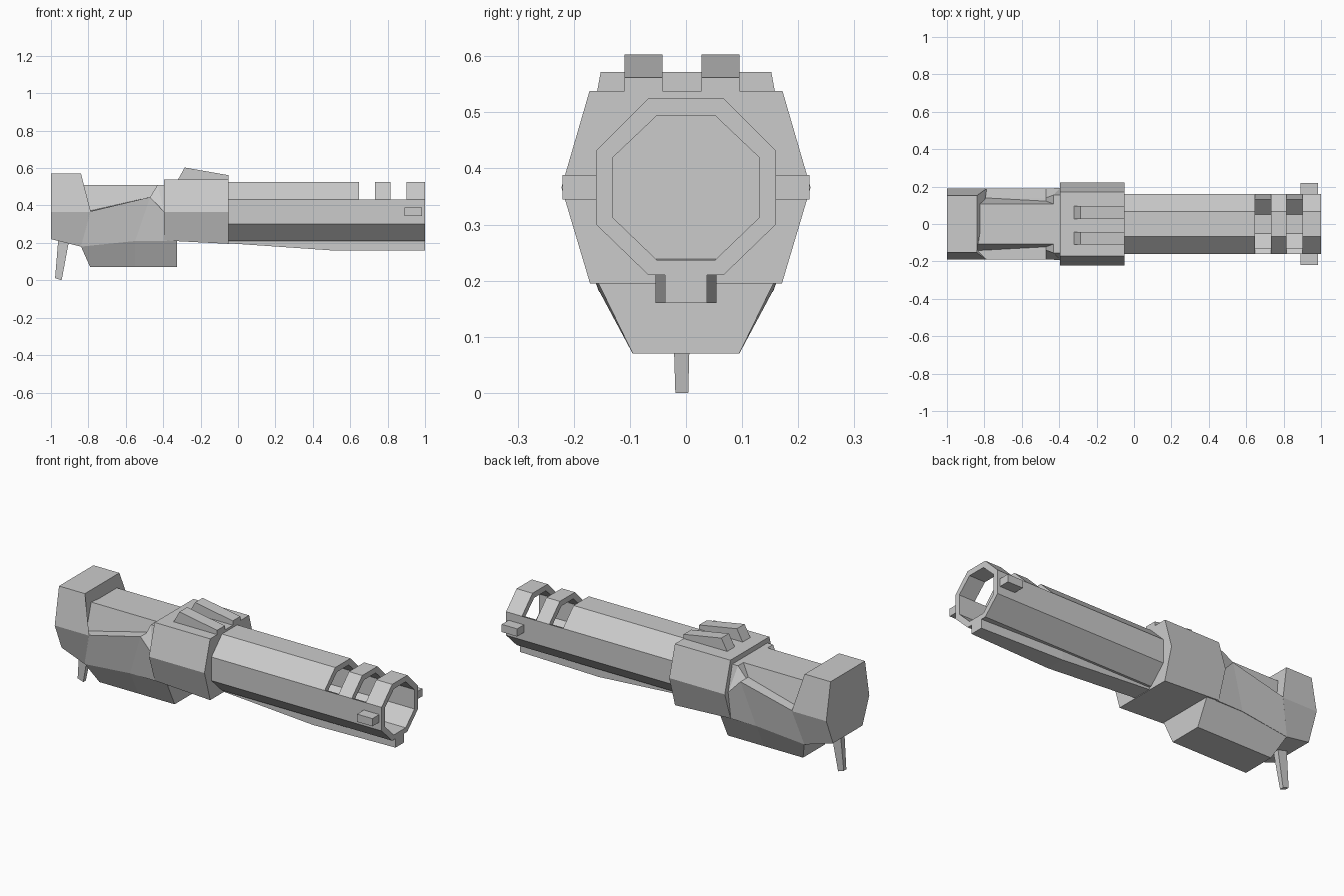
import bpy, bmesh, math

if "Cube" in bpy.data.objects:
    bpy.data.objects.remove(bpy.data.objects["Cube"])


def loft(name, rings):
    """Skin a list of equal-length point rings and cap both ends."""
    bm = bmesh.new()
    vs = [[bm.verts.new(p) for p in r] for r in rings]
    n = len(vs[0])
    for a, b in zip(vs, vs[1:]):
        for i in range(n):
            j = (i + 1) % n
            bm.faces.new((a[i], a[j], b[j], b[i]))
    bm.faces.new(vs[0])
    bm.faces.new(vs[-1])
    bmesh.ops.recalc_face_normals(bm, faces=bm.faces)
    me = bpy.data.meshes.new(name)
    bm.to_mesh(me)
    bm.free()
    ob = bpy.data.objects.new(name, me)
    bpy.context.collection.objects.link(ob)
    return ob


def sym(*half):
    """Closed ring from (x, y, z) points on the +y side, mirrored to -y."""
    return list(half) + [(x, -y, z) for x, y, z in reversed(half)]


def prism_x(name, prof, x0, x1):
    return loft(name, [[(x, y, z) for y, z in prof] for x in (x0, x1)])


def box(name, x0, x1, y0, y1, z0, z1):
    return prism_x(name, [(y0, z0), (y1, z0), (y1, z1), (y0, z1)], x0, x1)


# Hollow octagonal barrel: full-length lower trough
lower_half = [(.067, .21), (.16, .30), (.16, .432)]
inner_half = [(.13, .42), (.13, .312), (.052, .237)]
half = lower_half + inner_half
outer = [(-y, z) for y, z in reversed(lower_half)] + lower_half
inner = inner_half + [(-y, z) for y, z in reversed(inner_half)]
prism_x("barrel_trough", outer + inner, -.06, 1)

# Barrel upper shell, left open at the two vent slots
upper = [(.16, .432), (.067, .525), (-.067, .525), (-.16, .432),
         (-.13, .42), (-.052, .494), (.052, .494), (.13, .42)]
for i, (a, b) in enumerate([(-.06, .648), (.733, .815), (.902, 1)]):
    prism_x(f"barrel_top_{i}", upper, a, b)

# Tapered rail beneath the barrel
loft("under_rail", [sym((x, w, .25 if x < .4 else .212), (x, w, z))
                    for x, w, z in [(-.3, .054, .215), (.5, .054, .16), (1, .037, .16)]])

# Lugs at the muzzle
for side, s in (("left", 1), ("right", -1)):
    box("muzzle_lug_" + side, .89, .985, *sorted((s * .14, s * .22)), .345, .388)

# Middle collar
loft("collar", [sym((x, .172, .538), (x, .222, .366), (x, .171, z))
                for x, z in [(-.395, .213), (-.052, .195)]])

# Twin wedge sights
wedge = [(-.33, .52), (-.32, .54), (-.285, .603), (-.052, .562), (-.052, .52)]
for i, (y0, y1) in enumerate([(-.11, -.042), (.028, .095)]):
    loft(f"sight_{i}", [[(x, y, z) for x, z in wedge] for y in (y0, y1)])

# Rear end block
loft("rear_block", [
    sym((-1, .152, .572), (-1, .19, .366), (-1, .13, .22)),
    sym((-.84, .152, .572), (-.787, .19, .366), (-.84, .155, .18))])

# Recessed core and the ledged body around it
prism_x("recessed_core", [(.107, .51), (.142, .36), (-.142, .36), (-.107, .51)], -.86, -.42)
loft("ledged_body", [
    sym((-.84, .14, .36), (-.79, .19, .368), (-.84, .155, .18)),
    sym((-.47, .14, .445), (-.47, .19, .445), (-.55, .166, .21)),
    sym((-.43, .155, .51), (-.395, .192, .366), (-.395, .168, .21)),
    sym((-.38, .155, .51), (-.38, .192, .366), (-.38, .168, .21))])

# Lower housing under the body
loft("lower_housing", [
    sym((-.84, .155, .182), (-.79, .095, .07)),
    sym((-.55, .166, .215), (-.55, .095, .07)),
    sym((-.325, .166, .216), (-.325, .095, .07))])

# Small tapered peg at the back
loft("rear_peg", [
    [(-.96, -.026, .23), (-.9, -.026, .23), (-.9, .01, .23), (-.96, .01, .23)],
    [(-.978, -.019, .012), (-.943, -.019, 0), (-.943, .004, 0), (-.978, .004, .012)]])
